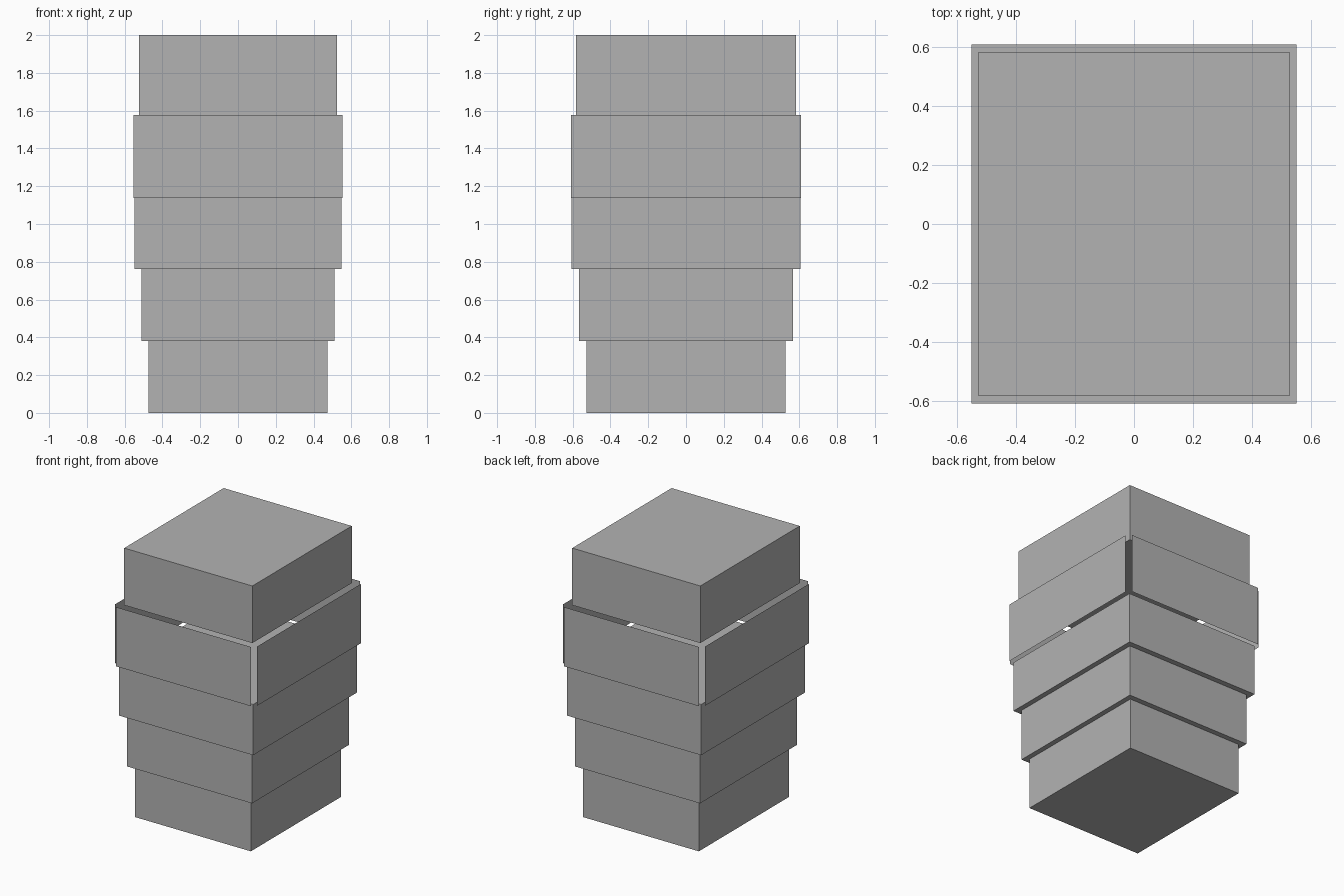
import bpy, bmesh

if "Cube" in bpy.data.objects:
    bpy.data.objects.remove(bpy.data.objects["Cube"])

grey = bpy.data.materials.new("plain grey")
grey.diffuse_color = (0.45, 0.45, 0.45, 1)
grey.use_nodes = True
grey.node_tree.nodes["Principled BSDF"].inputs["Base Color"].default_value = grey.diffuse_color


def add_object(name, bm):
    mesh = bpy.data.meshes.new(name)
    bm.to_mesh(mesh)
    bm.free()
    mesh.materials.append(grey)
    obj = bpy.data.objects.new(name, mesh)
    bpy.context.collection.objects.link(obj)


def block(name, hx, hy, z0, z1):
    """Closed box from half-sizes and a height range."""
    bm = bmesh.new()
    bmesh.ops.create_cube(bm, size=2)
    for v in bm.verts:
        v.co = (v.co.x * hx, v.co.y * hy, z1 if v.co.z > 0 else z0)
    add_object(name, bm)


def sheet(name, corners):
    """Single flat panel."""
    bm = bmesh.new()
    bm.faces.new([bm.verts.new(c) for c in corners])
    add_object(name, bm)


# Stacked tiers, widening upward, and the cap block
block("bottom_tier", 0.475, 0.528, 0.0, 0.38)
block("second_tier", 0.512, 0.567, 0.38, 0.762)
block("third_tier", 0.549, 0.607, 0.762, 1.138)
block("top_block", 0.525, 0.582, 1.577, 2.0)

# Hollow band: four thin panels standing off the body, open at the corners
HX, HY, OFF = 0.553, 0.608, 0.03
Z0, Z1 = 1.138, 1.577
for s, fb, lr in ((-1, "front", "left"), (1, "back", "right")):
    y, x = s * (HY + OFF), s * (HX + OFF)
    sheet(fb + "_panel", [(s * HX, y, Z0), (-s * HX, y, Z0),
                          (-s * HX, y, Z1), (s * HX, y, Z1)])
    sheet(lr + "_panel", [(x, -s * HY, Z0), (x, s * HY, Z0),
                          (x, s * HY, Z1), (x, -s * HY, Z1)])
